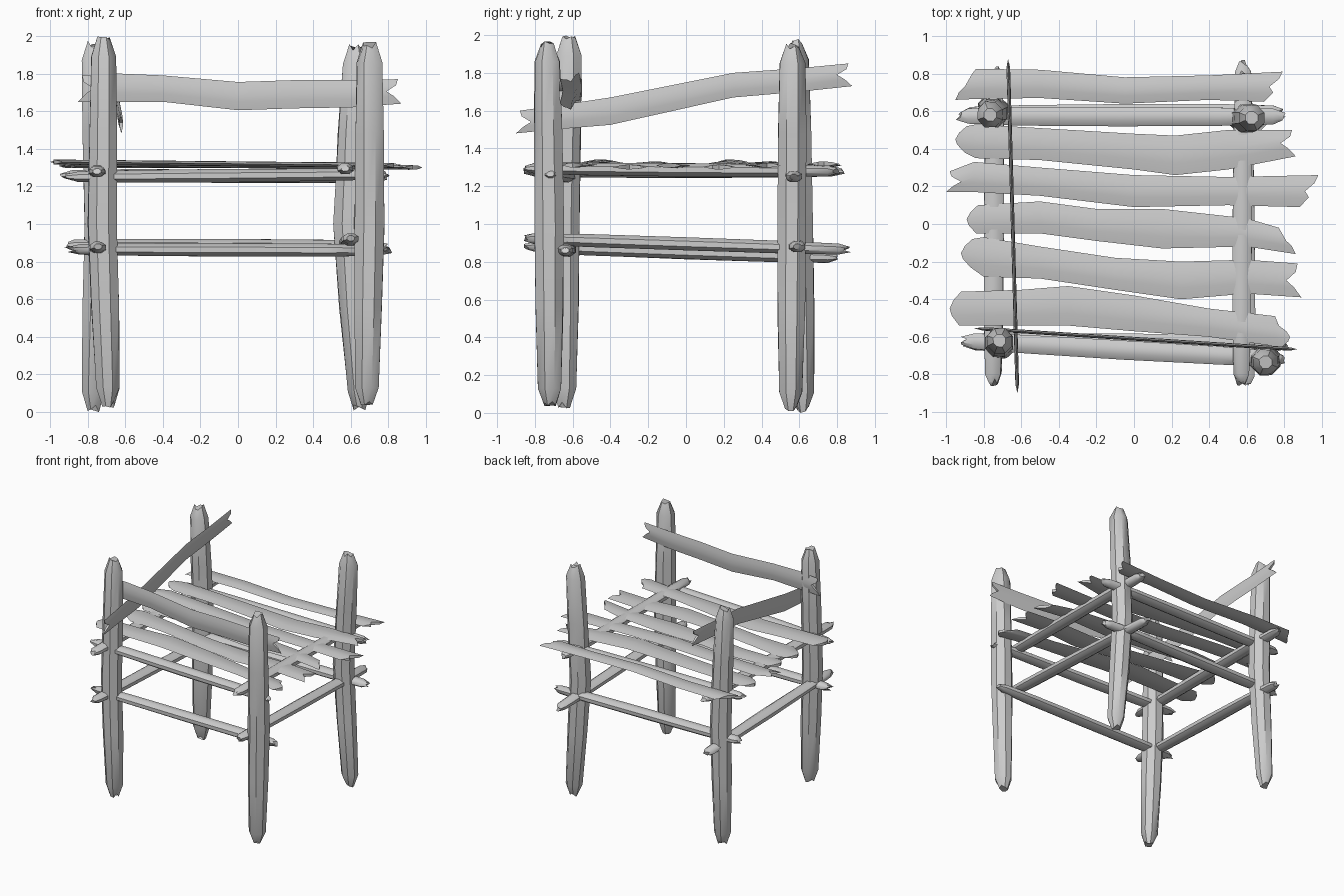
import bpy, bmesh, math, random
from mathutils import Vector

random.seed(4)
if "Cube" in bpy.data.objects:
    bpy.data.objects.remove(bpy.data.objects["Cube"])

wood = bpy.data.materials.new("grey wood")
wood.use_nodes = True
grey = (0.6, 0.6, 0.6, 1)
wood.diffuse_color = grey
wood.node_tree.nodes["Principled BSDF"].inputs["Base Color"].default_value = grey


def finish(name, bm):
    bmesh.ops.recalc_face_normals(bm, faces=bm.faces)
    mesh = bpy.data.meshes.new(name)
    bm.to_mesh(mesh)
    bm.free()
    mesh.materials.append(wood)
    obj = bpy.data.objects.new(name, mesh)
    bpy.context.collection.objects.link(obj)
    bpy.ops.object.select_all(action="DESELECT")
    bpy.context.view_layer.objects.active = obj
    obj.select_set(True)
    bpy.ops.object.shade_smooth_by_angle(angle=math.radians(40))


def skin(bm, rings):
    """Bridge consecutive rings of vertices."""
    n = len(rings[0])
    for a, b in zip(rings, rings[1:]):
        for i in range(n):
            j = (i + 1) % n
            bm.faces.new((a[i], a[j], b[j], b[i]))


def log(name, path, u, v, taper, jag, sides=8):
    """Round log: path of (centre, scale); blunt ends, slightly broken."""
    bm = bmesh.new()
    pts = [Vector(p) for p, s in path]
    scales = [s for p, s in path]
    axis = (pts[-1] - pts[0]).normalized()
    # chamfered tips
    pts = [pts[0], pts[0] + axis * taper] + pts[1:-1] + [pts[-1] - axis * taper, pts[-1]]
    scales = [scales[0] * 0.5, scales[0]] + scales[1:-1] + [scales[-1], scales[-1] * 0.5]
    rings = []
    for k, (p, s) in enumerate(zip(pts, scales)):
        inward = {0: 1, len(pts) - 1: -1}.get(k, 0)
        ring = []
        for i in range(sides):
            a = math.tau * (i + 0.5) / sides
            r = s * random.uniform(0.96, 1.04)
            shift = axis * inward * random.uniform(0, jag)
            ring.append(bm.verts.new(p + u * math.cos(a) * r + v * math.sin(a) * r + shift))
        rings.append(ring)
    skin(bm, rings)
    bm.faces.new(rings[0])
    bm.faces.new(rings[-1])
    finish(name, bm)


def plank(name, stations, place, thick, start, end):
    """Thin split board. Stations are (along, low edge, high edge);
    start and end shift the five points across each broken tip."""
    bm = bmesh.new()
    across = (0, 0.3, 0.5, 0.75, 1)
    rings = []
    last = len(stations) - 1
    for k, (t, low, high) in enumerate(stations):
        shift = start if k == 0 else [-s for s in end] if k == last else [0] * 5
        ring = []
        for side, order in ((1, range(5)), (-1, (3, 2, 1))):
            for i in order:
                f = across[i]
                h = side * thick * math.sin(math.pi * f)
                ring.append(bm.verts.new(place(t + shift[i], low + (high - low) * f, h)))
        rings.append(ring)
    skin(bm, rings)
    for r in (rings[0], rings[-1]):
        for quad in ((0, 1, 7), (1, 2, 6, 7), (2, 3, 5, 6), (3, 4, 5)):
            bm.faces.new([r[i] for i in quad])
    finish(name, bm)


X, Y, Z = Vector((1, 0, 0)), Vector((0, 1, 0)), Vector((0, 0, 1))

# Corner posts: bottom, middle and top positions
posts = {
    "front_right_post": ((-.69, -.645, .02), (-.72, -.64, 1), (-.715, -.62, 2)),
    "front_left_post": ((.685, -.72, .02), (.7, -.725, 1), (.7, -.735, 1.97)),
    "back_right_post": ((-.77, .62, 0), (-.74, .595, 1), (-.765, .58, 1.98)),
    "back_left_post": ((.645, .555, 0), (.585, .56, 1), (.625, .565, 1.96)),
}
for name, (low, mid, top) in posts.items():
    low, mid, top = Vector(low), Vector(mid), Vector(top)
    log(name, [(low, .066), (low.lerp(mid, .55), .078), (mid, .083),
               (mid.lerp(top, .5), .079), (top, .072)], X, Y, .11, .04)

# Round rails: two heights on each of the four sides
rails = {
    "front_upper_rail": ((-.92, -.62, 1.25), (.81, -.72, 1.265)),
    "front_lower_rail": ((-.91, -.63, .865), (.82, -.64, .86)),
    "back_upper_rail": ((-.95, .575, 1.26), (.81, .57, 1.25)),
    "back_lower_rail": ((-.94, .58, .89), (.81, .59, .88)),
    "right_upper_rail": ((-.75, -.87, 1.28), (-.74, .84, 1.28)),
    "right_lower_rail": ((-.745, -.86, .88), (-.74, .82, .82)),
    "left_upper_rail": ((.57, -.87, 1.295), (.58, .82, 1.28)),
    "left_lower_rail": ((.6, -.88, .925), (.58, .88, .865)),
}
for name, (a, b) in rails.items():
    a, b = Vector(a), Vector(b)
    side = Y if abs(b.x - a.x) > 1 else X
    log(name, [(a, .8), (a.lerp(b, .2), .95), (a.lerp(b, .5), 1), (a.lerp(b, .8), .95), (b, .8)],
        side * .056, Z * .038, .07, .05)

# Broken tip shapes, as inward shifts from low edge to high edge
FORK = (0, .04, .08, .03, .02)
SPLIT = (.1, .05, .07, .02, 0)
POINT = (.05, .01, 0, .02, .06)
SLANT = (0, .02, .05, .07, .09)

# Seat slats: (height at right, height at left, tips, stations)
slats = [
    (1.31, 1.32, SLANT, SPLIT, [(-.95, .66, .80), (-.84, .665, .825), (-.5, .67, .82),
                                (-.05, .64, .78), (.4, .66, .79), (.79, .65, .81)]),
    (1.32, 1.31, POINT, FORK, [(-.95, .38, .52), (-.84, .35, .53), (-.5, .34, .51), (0, .29, .48),
                               (.22, .26, .47), (.5, .29, .5), (.86, .36, .5)]),
    (1.33, 1.30, FORK, SPLIT, [(-1, .17, .28), (-.85, .17, .33), (-.5, .15, .30),
                               (0, .09, .26), (.5, .1, .25), (.98, .09, .26)]),
    (1.31, 1.31, POINT, SLANT, [(-.89, -.05, .1), (-.5, -.05, .12), (-.2, -.09, .08),
                                (.15, -.13, .08), (.6, -.12, .03), (.86, -.16, -.02)]),
    (1.32, 1.30, POINT, FORK, [(-.92, -.23, -.08), (-.8, -.28, -.07), (-.5, -.29, -.12),
                               (-.1, -.35, -.18), (.25, -.4, -.2), (.6, -.37, -.19), (.89, -.39, -.21)]),
    (1.33, 1.31, POINT, POINT, [(-.98, -.54, -.36), (-.6, -.54, -.35), (-.35, -.54, -.33),
                                (0, -.57, -.38), (.4, -.6, -.45), (.75, -.65, -.49), (.83, -.66, -.54)]),
]
for i, (za, zb, tip_a, tip_b, stations) in enumerate(slats):
    def lay_flat(t, w, h):
        return Vector((t, w, za + (zb - za) * (t + 1) / 2 + h))
    plank(f"seat_slat_{i + 1}", stations, lay_flat, .013, tip_a, tip_b)

# Upright board across the front
plank("front_top_board",
      [(-.85, 1.65, 1.79), (-.64, 1.65, 1.8), (-.4, 1.65, 1.79), (0, 1.605, 1.755),
       (.3, 1.615, 1.765), (.6, 1.62, 1.765), (.87, 1.64, 1.77)],
      lambda t, w, h: Vector((t, -.61 - .065 * t + h, w)), .01, FORK, FORK)

# Upright board sloping along the right side
plank("right_arm_board",
      [(-.9, 1.48, 1.6), (-.7, 1.5, 1.625), (-.4, 1.525, 1.67), (.25, 1.67, 1.8),
       (.6, 1.7, 1.825), (.88, 1.73, 1.85)],
      lambda t, w, h: Vector((-.645 - .028 * t + h, t, w)), .01, FORK, FORK)
